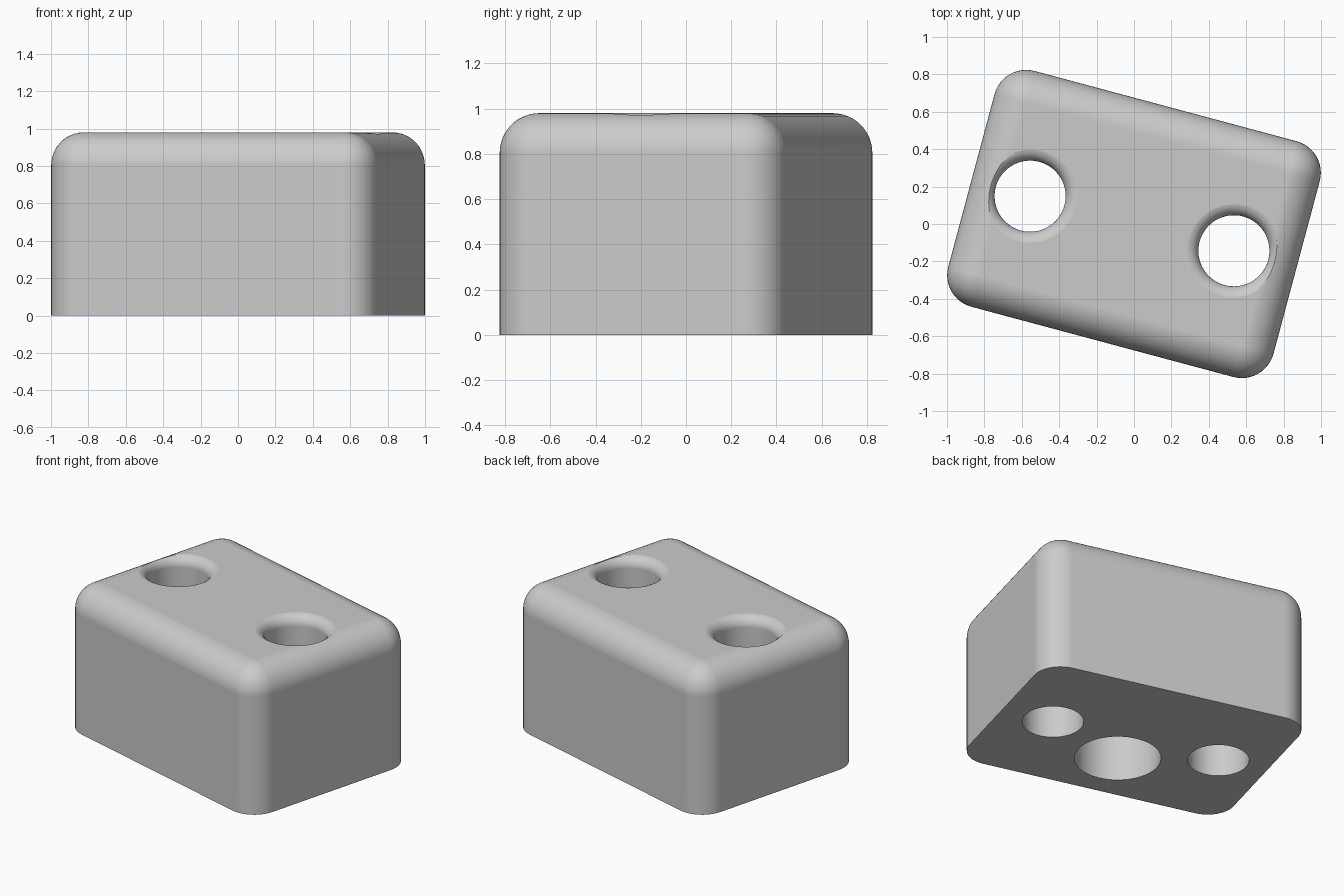
import bpy, bmesh
from math import sin, cos, pi, radians
from mathutils import Matrix

if "Cube" in bpy.data.objects:
    bpy.data.objects.remove(bpy.data.objects["Cube"], do_unlink=True)

LENGTH, DEPTH, HEIGHT, ROUND = 1.8, 1.305, 0.98, 0.175
TURN = Matrix.Rotation(radians(-15), 4, "Z")

grey = bpy.data.materials.new("plain_grey")
grey.use_nodes = True
colour = (0.6, 0.6, 0.6, 1)
grey.diffuse_color = colour
grey.node_tree.nodes["Principled BSDF"].inputs["Base Color"].default_value = colour


def make_object(name, bm):
    mesh = bpy.data.meshes.new(name)
    bmesh.ops.recalc_face_normals(bm, faces=bm.faces)
    bm.to_mesh(mesh)
    bm.free()
    obj = bpy.data.objects.new(name, mesh)
    bpy.context.collection.objects.link(obj)
    mesh.materials.append(grey)
    obj.matrix_world = TURN
    return obj


def lathe_cutter(name, x, y, profile, sides=64):
    """Closed solid turned from (radius, height) points."""
    bm = bmesh.new()
    rings = [[bm.verts.new((x + r * cos(2 * pi * i / sides),
                            y + r * sin(2 * pi * i / sides), z))
              for i in range(sides)] for r, z in profile]
    for a, b in zip(rings, rings[1:]):
        for i in range(sides):
            j = (i + 1) % sides
            bm.faces.new((a[i], a[j], b[j], b[i]))
    bm.faces.new(rings[0])
    bm.faces.new(rings[-1])
    obj = make_object(name, bm)
    obj.hide_render = True
    return obj


# Block with rounded sides and top, and a crisp flat base
bm = bmesh.new()
bmesh.ops.create_cube(bm, size=1)
bmesh.ops.scale(bm, vec=(LENGTH, DEPTH, HEIGHT), verts=bm.verts)
bmesh.ops.translate(bm, vec=(0, 0, HEIGHT / 2), verts=bm.verts)
rounded = [e for e in bm.edges if max(v.co.z for v in e.verts) > HEIGHT / 2]
bmesh.ops.bevel(bm, geom=rounded, offset=ROUND, segments=12, profile=0.5,
                affect="EDGES")
block = make_object("block", bm)

# Through holes with a rounded lip at the top
HOLE, LIP = 0.19, 0.07
lip = [(HOLE + LIP * (1 - cos(a)), HEIGHT + 0.001 - LIP * (1 - sin(a)))
       for a in (pi / 2 * i / 8 for i in range(9))]
hole_profile = [(HOLE, -0.1)] + lip + [(HOLE + LIP, HEIGHT + 0.1)]
cutters = [lathe_cutter(f"{side}_hole_cutter", x, 0, hole_profile)
           for side, x in (("right", -0.575), ("left", 0.553))]

# Wider blind pocket in the base
cutters.append(lathe_cutter("base_pocket_cutter", 0, -0.24,
                            [(0.268, -0.1), (0.268, 0.6)]))

bpy.context.view_layer.objects.active = block
for cutter in cutters:
    mod = block.modifiers.new(cutter.name, "BOOLEAN")
    mod.operation = "DIFFERENCE"
    mod.solver = "EXACT"
    mod.object = cutter
    bpy.ops.object.modifier_apply(modifier=mod.name)
    bpy.data.objects.remove(cutter, do_unlink=True)

# Smooth rounds, sharp rims and flat faces
bpy.ops.object.select_all(action="DESELECT")
block.select_set(True)
bpy.ops.object.shade_smooth_by_angle(angle=radians(30))
weighted = block.modifiers.new("weighted_normals", "WEIGHTED_NORMAL")
weighted.keep_sharp = True
